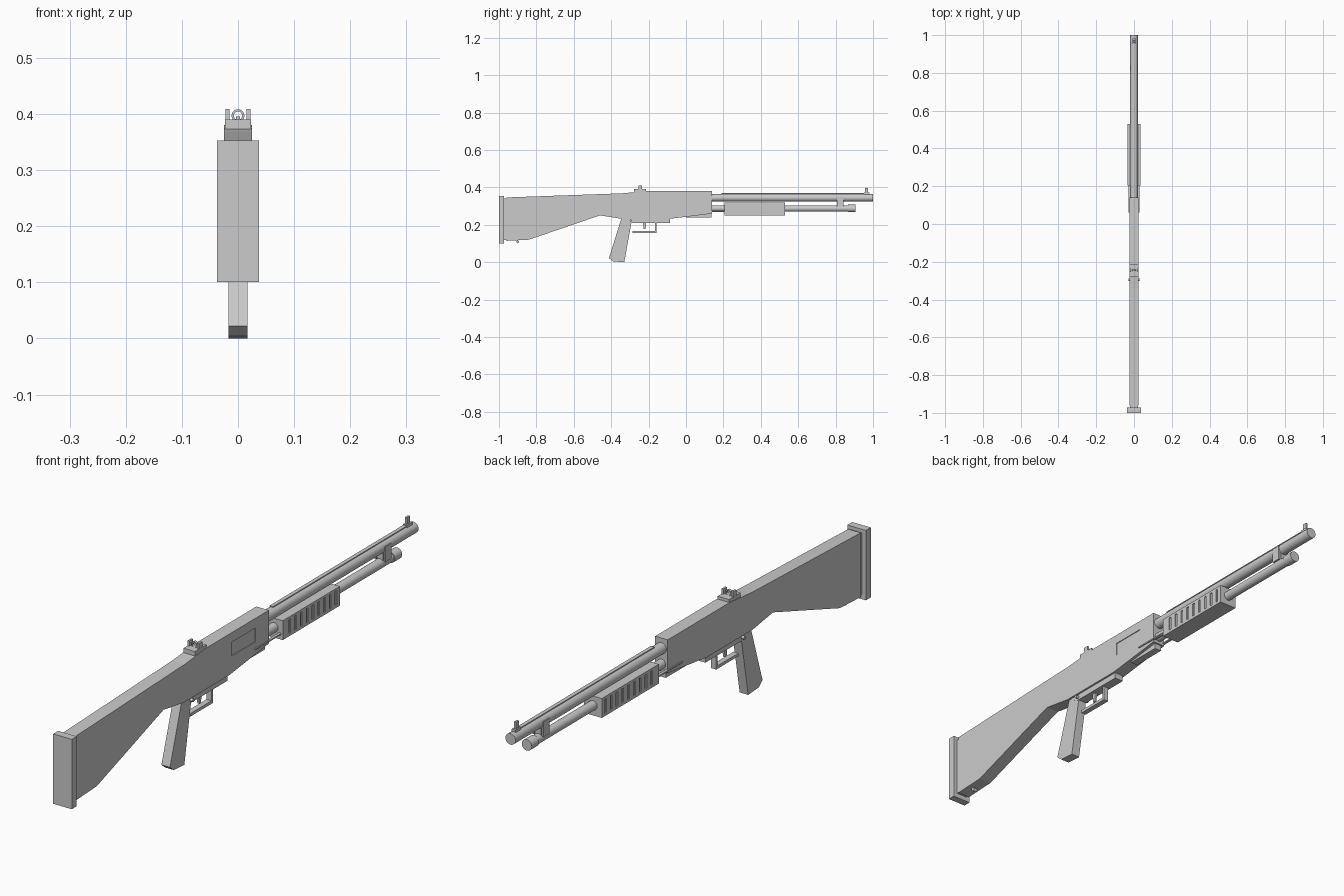
import bpy, bmesh, math
from mathutils import Vector

if "Cube" in bpy.data.objects:
    bpy.data.objects.remove(bpy.data.objects["Cube"])


def finish(name, bm):
    bmesh.ops.recalc_face_normals(bm, faces=bm.faces)
    me = bpy.data.meshes.new(name)
    bm.to_mesh(me)
    bm.free()
    ob = bpy.data.objects.new(name, me)
    bpy.context.scene.collection.objects.link(ob)
    return ob


def add_box(bm, x0, x1, y0, y1, z0, z1):
    vs = bmesh.ops.create_cube(bm, size=1)["verts"]
    for v in vs:
        v.co = Vector(((x0 + x1) / 2 + v.co.x * (x1 - x0),
                       (y0 + y1) / 2 + v.co.y * (y1 - y0),
                       (z0 + z1) / 2 + v.co.z * (z1 - z0)))


def boxes(name, *dims):
    bm = bmesh.new()
    for d in dims:
        add_box(bm, *d)
    return finish(name, bm)


def extruded(name, pts, half):
    """Side profile (y, z) extruded to +-half in x."""
    bm = bmesh.new()
    face = bm.faces.new([bm.verts.new((-half, y, z)) for y, z in pts])
    ext = bmesh.ops.extrude_face_region(bm, geom=[face])["geom"]
    for v in ext:
        if isinstance(v, bmesh.types.BMVert):
            v.co.x = half
    return finish(name, bm)


def tube(name, a, b, r, seg=24):
    bm = bmesh.new()
    a, b = Vector(a), Vector(b)
    bmesh.ops.create_cone(bm, cap_ends=True, segments=seg, radius1=r, radius2=r, depth=(b - a).length)
    rot = (b - a).to_track_quat('Z', 'Y')
    for v in bm.verts:
        v.co = rot @ v.co + (a + b) / 2
    ob = finish(name, bm)
    bpy.context.view_layer.objects.active = ob
    ob.select_set(True)
    bpy.ops.object.shade_smooth_by_angle(angle=math.radians(35))
    ob.select_set(False)
    return ob


def cut(ob, cutter):
    mod = ob.modifiers.new("cut", 'BOOLEAN')
    mod.operation = 'DIFFERENCE'
    mod.solver = 'EXACT'
    mod.object = cutter
    cutter.hide_render = True
    cutter.hide_viewport = True


# Stock and receiver in one side profile
body = extruded("stock_and_receiver", [
    (-0.96, 0.346), (-0.34, 0.368), (-0.21, 0.38), (0.14, 0.38), (0.14, 0.26),
    (-0.085, 0.232), (-0.345, 0.232), (-0.46, 0.25), (-0.84, 0.12), (-0.96, 0.114)], 0.025)
port = boxes("ejection_port_cutter", (0.022, 0.03, -0.07, 0.065, 0.295, 0.345))
cut(body, port)

# Butt pad and its spacer
boxes("butt_pad", (-0.037, 0.037, -1.0, -0.972, 0.101, 0.353))
boxes("butt_spacer", (-0.022, 0.022, -0.975, -0.955, 0.118, 0.34))
tube("sling_stud", (-0.008, -0.90, 0.109), (0.008, -0.90, 0.109), 0.007, 12)

# Trigger group
extruded("trigger_housing", [(-0.345, 0.235), (-0.30, 0.21), (-0.085, 0.21), (-0.085, 0.24)], 0.018)
boxes("trigger_guard",
      (-0.01, 0.01, -0.285, -0.158, 0.155, 0.166),
      (-0.01, 0.01, -0.166, -0.158, 0.16, 0.215))
extruded("trigger", [(-0.23, 0.215), (-0.226, 0.176), (-0.216, 0.176), (-0.213, 0.215)], 0.004)
tube("safety_pin", (-0.029, -0.295, 0.222), (0.029, -0.295, 0.222), 0.006, 12)
extruded("pistol_grip", [
    (-0.345, 0.235), (-0.412, 0.022), (-0.39, 0.004), (-0.33, 0.0),
    (-0.292, 0.21), (-0.292, 0.235)], 0.017)

# Barrel, magazine and clamp
tube("barrel", (0, 0.13, 0.344), (0, 1.0, 0.344), 0.02)
tube("magazine_tube", (0, 0.13, 0.287), (0, 0.88, 0.287), 0.017)
tube("magazine_cap", (0, 0.865, 0.287), (0, 0.907, 0.287), 0.02)
boxes("barrel_clamp", (-0.012, 0.012, 0.808, 0.842, 0.285, 0.345))
boxes("clamp_plates", *[(s - 0.003, s + 0.003, 0.808, 0.842, 0.297, 0.352) for s in (-0.019, 0.019)])

# Ventilated rib above the barrel
boxes("rib", (-0.007, 0.007, 0.19, 0.955, 0.3655, 0.369),
      *[(-0.004, 0.004, 0.2 + i * 0.025, 0.21 + i * 0.025, 0.358, 0.366) for i in range(30)])

# Pump handle with side grooves, and action bars
pump = boxes("pump_handle", (-0.035, 0.035, 0.205, 0.53, 0.25, 0.32))
grooves = [(s * 0.036 - 0.005, s * 0.036 + 0.005, 0.24 + i * 0.033, 0.25 + i * 0.033, 0.26, 0.311)
           for i in range(9) for s in (-1, 1)]
cut(pump, boxes("groove_cutter", *grooves))
boxes("action_bars", *[(s * 0.024 - 0.005, s * 0.024 + 0.005, 0.06, 0.21, 0.268, 0.273) for s in (-1, 1)])
boxes("shell_lifter", (-0.014, 0.014, 0.0, 0.135, 0.238, 0.262))

# Rear sight with aperture ring
boxes("rear_sight_base", (-0.023, 0.023, -0.278, -0.213, 0.37, 0.39))
boxes("rear_sight_ears", *[(s * 0.019 - 0.0035, s * 0.019 + 0.0035, -0.255, -0.235, 0.385, 0.409) for s in (-1, 1)])
bm = bmesh.new()
n = 20
rings = []
for i in range(n):
    a = 2 * math.pi * i / n
    rings.append([bm.verts.new((r * math.cos(a), y, 0.397 + r * math.sin(a)))
                  for r, y in ((0.0115, -0.25), (0.0115, -0.24), (0.0075, -0.24), (0.0075, -0.25))])
for i in range(n):
    p, q = rings[i], rings[(i + 1) % n]
    for k in range(4):
        bm.faces.new((p[k], p[(k + 1) % 4], q[(k + 1) % 4], q[k]))
finish("rear_aperture", bm)

# Front sight
boxes("front_sight", (-0.008, 0.008, 0.952, 0.982, 0.355, 0.372),
      (-0.004, 0.004, 0.958, 0.974, 0.37, 0.396))
